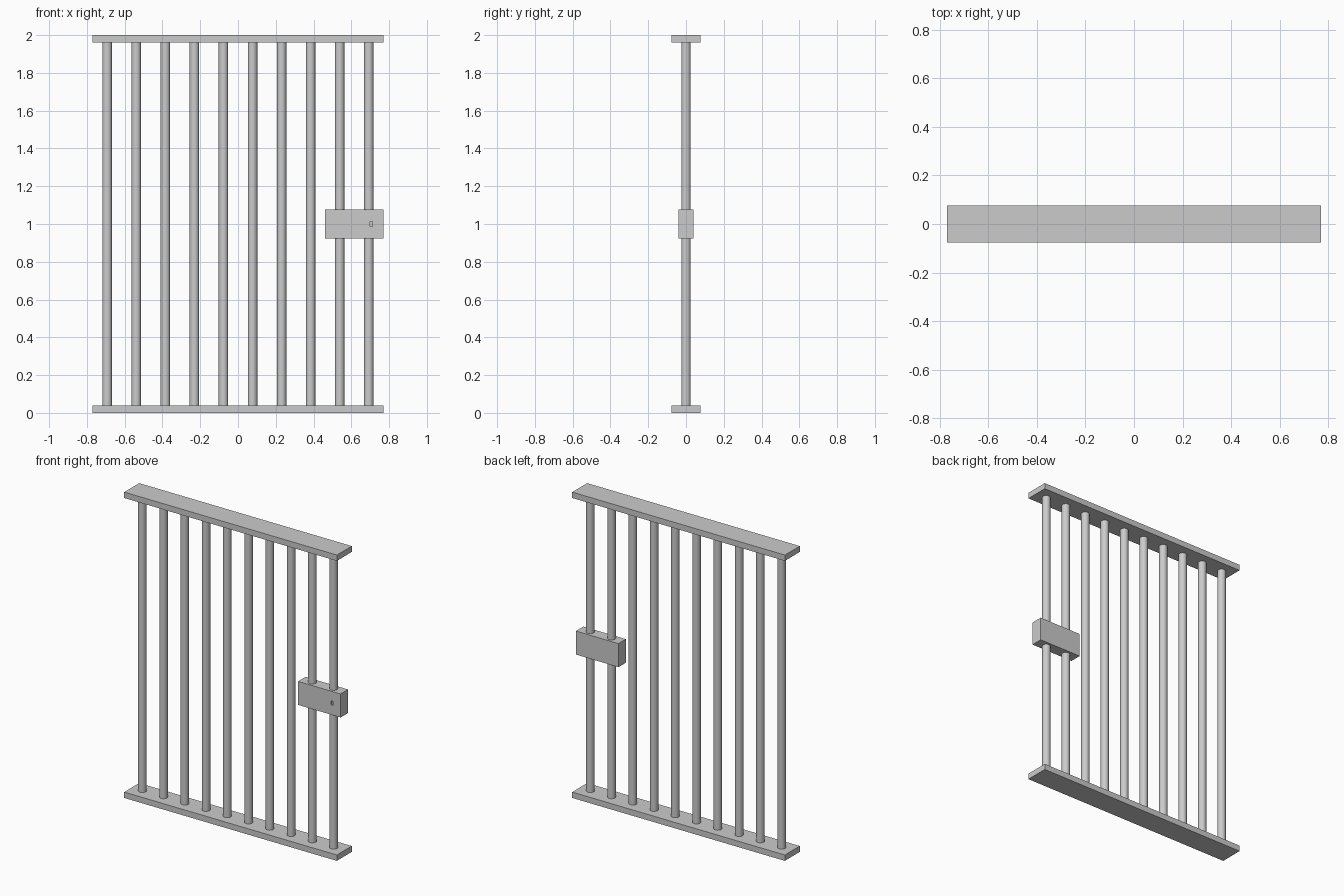
import bpy

if "Cube" in bpy.data.objects:
    bpy.data.objects.remove(bpy.data.objects["Cube"])

U = 2 / 26  # module: the gate is 26 modules tall and 20 wide


def box(name, size, loc):
    bpy.ops.mesh.primitive_cube_add(size=1, location=loc)
    ob = bpy.context.object
    ob.name = name
    ob.scale = size
    bpy.ops.object.transform_apply(location=False, rotation=False, scale=True)
    return ob


# Bottom and top rails
rail_t = U / 2
for name, z in (("bottom_rail", rail_t / 2), ("top_rail", 2 - rail_t / 2)):
    box(name, (20 * U, 2 * U, rail_t), (0, 0, z))

# Ten round bars between the rails
for i in range(10):
    bpy.ops.mesh.primitive_cylinder_add(
        vertices=32, radius=0.025, depth=2 - 2 * rail_t,
        location=((2 * i - 9) * U, 0, 1))
    bpy.context.object.name = f"bar_{i + 1}"
    bpy.ops.object.shade_smooth_by_angle()

# Lock case around the two right-hand bars
lock = box("lock_case", (4 * U, U, 2 * U), (8 * U, 0, 1))

# Small keyhole recess in the front of the lock
cutter = box("keyhole_cutter", (0.013, 0.024, 0.027), (0.706, -U / 2, 1))
cutter.hide_render = True
cutter.hide_set(True)
cut = lock.modifiers.new("keyhole", 'BOOLEAN')
cut.operation = 'DIFFERENCE'
cut.object = cutter
